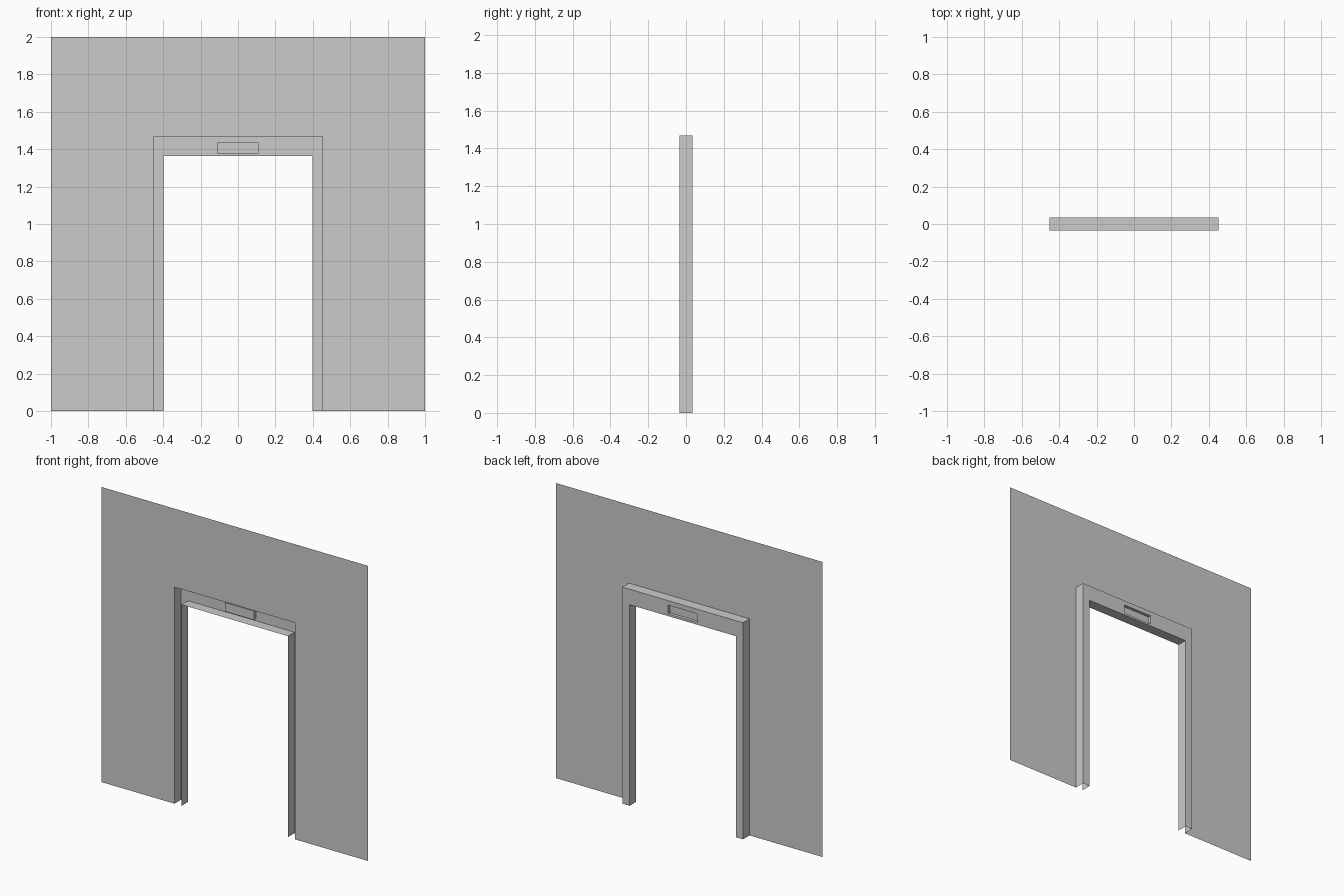
import bpy, bmesh

if "Cube" in bpy.data.objects:
    bpy.data.objects.remove(bpy.data.objects["Cube"])

OUT_X, OUT_Z = 0.452, 1.468     # outer outline of the door frame
IN_X, IN_Z = 0.398, 1.363       # clear opening
SLOT_X, SLOT_Z0, SLOT_Z1 = 0.109, 1.377, 1.437
FRONT, BACK, SLOT_Y = -0.035, 0.035, 0.014


def finish(name, bm):
    mesh = bpy.data.meshes.new(name)
    bm.to_mesh(mesh)
    bm.free()
    obj = bpy.data.objects.new(name, mesh)
    bpy.context.collection.objects.link(obj)
    return obj


def sheet(xs, zs, y, keep):
    """Upright grid of quads facing -y; keep(x, z) tests each cell centre."""
    bm = bmesh.new()
    grid = [[bm.verts.new((x, y, z)) for z in zs] for x in xs]
    for i in range(len(xs) - 1):
        for j in range(len(zs) - 1):
            if keep((xs[i] + xs[i + 1]) / 2, (zs[j] + zs[j + 1]) / 2):
                bm.faces.new((grid[i][j], grid[i + 1][j],
                              grid[i + 1][j + 1], grid[i][j + 1]))
    loose = [v for v in bm.verts if not v.link_faces]
    bmesh.ops.delete(bm, geom=loose, context='VERTS')
    return bm


def push(geom, dy):
    verts = [g for g in geom if isinstance(g, bmesh.types.BMVert)]
    bmesh.ops.translate(bm, verts=verts, vec=(0, dy, 0))


# Thin wall sheet with the doorway cut out
bm = sheet([-1, -OUT_X, OUT_X, 1], [0, OUT_Z, 2], FRONT,
           lambda x, z: abs(x) > OUT_X or z > OUT_Z)
finish("wall", bm)

# Door frame: hollow shell, open to the front and at the floor
bm = sheet([-OUT_X, -IN_X, -SLOT_X, SLOT_X, IN_X, OUT_X],
           [0, IN_Z, SLOT_Z0, SLOT_Z1, OUT_Z], BACK,
           lambda x, z: abs(x) > IN_X or z > IN_Z)
bmesh.ops.reverse_faces(bm, faces=bm.faces[:])
rim = [e for e in bm.edges
       if e.is_boundary and max(v.co.z for v in e.verts) > 0.01]
slot = [f for f in bm.faces
        if abs(f.calc_center_median().x) < SLOT_X
        and SLOT_Z0 < f.calc_center_median().z < SLOT_Z1]

# Outer and inner reveals
push(bmesh.ops.extrude_edge_only(bm, edges=rim)["geom"], FRONT - BACK)

# Shallow rectangular recess in the head of the frame
ret = bmesh.ops.extrude_discrete_faces(bm, faces=slot)
for f in ret["faces"]:
    push(list(f.verts), SLOT_Y - BACK)
finish("door_frame", bm)
